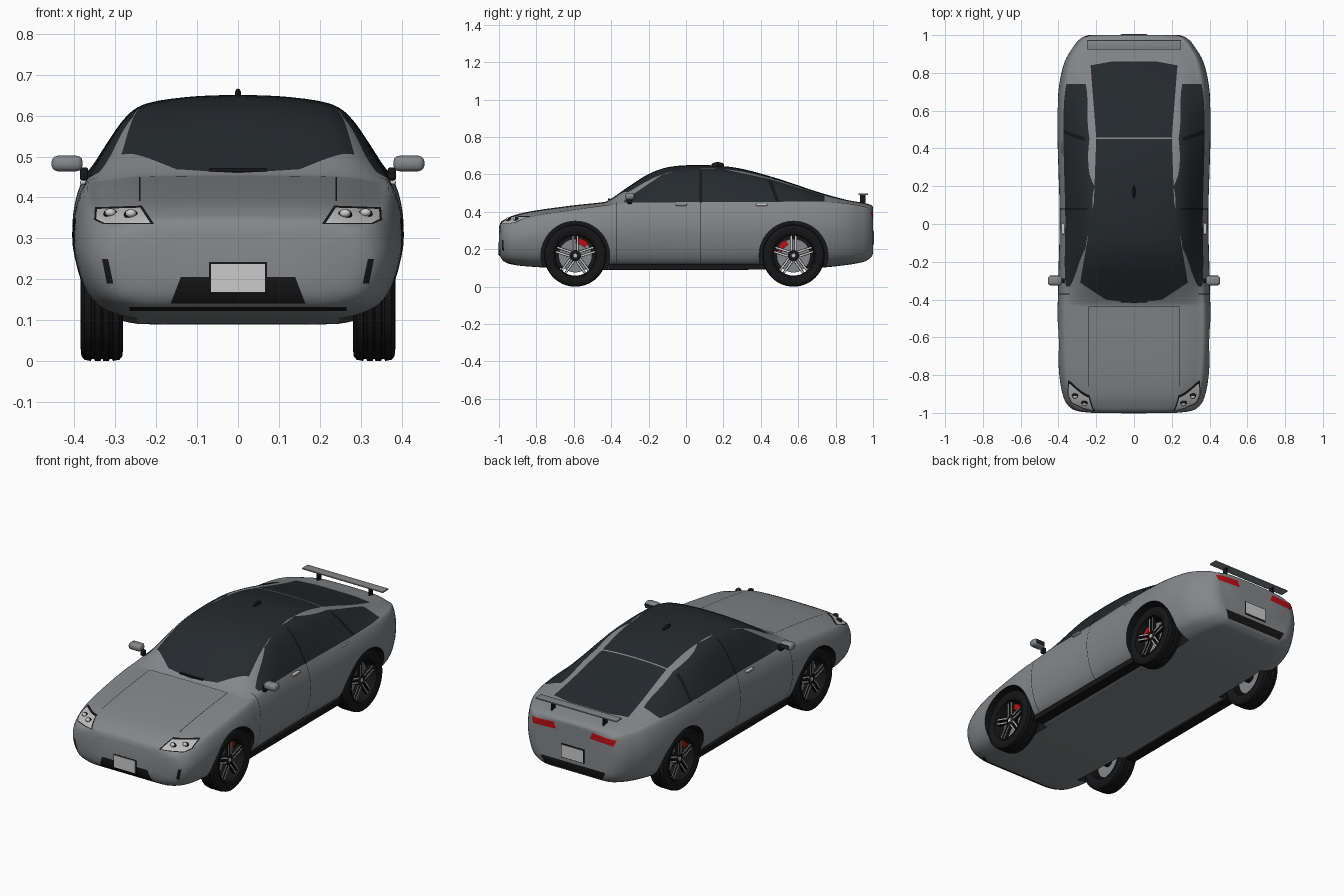
import bpy, bmesh, math
from mathutils import Vector, Matrix

if "Cube" in bpy.data.objects:
    bpy.data.objects.remove(bpy.data.objects["Cube"])

def material(name, c):
    m = bpy.data.materials.new(name)
    m.diffuse_color = (*c, 1)
    m.use_nodes = True
    m.node_tree.nodes["Principled BSDF"].inputs["Base Color"].default_value = m.diffuse_color
    return m

PAINT, GLASS, BLACK, LAMP, RED, SILVER = range(6)
MATS = [material("paint_grey", (.23, .24, .25)), material("dark_glass", (.018, .023, .027)),
        material("black_trim", (.008, .008, .009)), material("lamp_clear", (.5, .5, .5)),
        material("signal_red", (.5, .005, .008)), material("silver", (.55, .55, .53))]

def finish(bm, name, mat=None):
    me = bpy.data.meshes.new(name)
    bmesh.ops.recalc_face_normals(bm, faces=bm.faces)
    for m in MATS:
        me.materials.append(m)
    if mat is not None:
        for f in bm.faces:
            f.material_index = mat
    bm.to_mesh(me)
    bm.free()
    ob = bpy.data.objects.new(name, me)
    bpy.context.collection.objects.link(ob)
    return ob

def add_box(bm, loc, size, rot=Matrix()):
    m = rot @ Matrix.Translation(loc) @ Matrix.Diagonal((*size, 1))
    return bmesh.ops.create_cube(bm, size=1, matrix=m)["verts"]

def box(name, loc, size, mat, bevel=0):
    bm = bmesh.new()
    add_box(bm, loc, size)
    if bevel:
        bmesh.ops.bevel(bm, geom=bm.edges[:], offset=bevel, segments=3, affect='EDGES', profile=.5)
    return finish(bm, name, mat)

def ball(name, loc, size, mat):
    bm = bmesh.new()
    m = Matrix.Translation(loc) @ Matrix.Diagonal((*size, 1))
    bmesh.ops.create_uvsphere(bm, u_segments=20, v_segments=12, radius=1, matrix=m)
    return finish(bm, name, mat)

def lathe(name, profile, centre, side, mat, n=48, loop=False):
    # spin an (x, radius) profile around a sideways axle
    bm = bmesh.new()
    rings = [[bm.verts.new((centre[0] + side * x, centre[1] + r * math.cos(a), centre[2] + r * math.sin(a)))
              for a in (2 * math.pi * i / n for i in range(n))] for x, r in profile]
    pairs = list(zip(rings, rings[1:])) + ([(rings[-1], rings[0])] if loop else [])
    for A, B in pairs:
        for i in range(n):
            j = (i + 1) % n
            bm.faces.new((A[i], A[j], B[j], B[i]))
    bmesh.ops.remove_doubles(bm, verts=bm.verts, dist=1e-5)
    return finish(bm, name, mat)

def spline(p, sub):
    out = []
    for i in range(len(p) - 1):
        a, b, c, d = p[max(i - 1, 0)], p[i], p[i + 1], p[min(i + 2, len(p) - 1)]
        for k in range(sub):
            t = k / sub
            out.append(.5 * (2 * b + (c - a) * t + (2 * a - 5 * b + 4 * c - d) * t * t
                             + (3 * b - a - 3 * c + d) * t ** 3))
    return out + [p[-1]]

# body stations: y, half width, bottom z, shoulder z, top z
STATIONS = [(-1, .22, .19, .28, .32), (-.99, .30, .155, .31, .345), (-.965, .345, .13, .325, .362),
            (-.91, .375, .115, .345, .385), (-.8, .395, .105, .375, .408), (-.6, .405, .095, .405, .435),
            (-.46, .405, .09, .425, .450), (-.41, .403, .09, .43, .464), (-.3, .40, .09, .44, .54),
            (-.2, .398, .09, .445, .602), (-.1, .395, .09, .447, .638), (.02, .393, .09, .448, .65),
            (.15, .395, .09, .45, .648), (.3, .40, .09, .45, .63), (.5, .405, .095, .45, .575),
            (.7, .40, .10, .448, .508), (.85, .37, .115, .44, .466), (.94, .32, .13, .425, .45),
            (.975, .29, .145, .415, .442), (.992, .265, .16, .405, .435), (1, .24, .18, .39, .425)]
LOWER = [(0, 0), (.3, 0), (.52, 0), (.65, .01), (.76, .05), (.87, .13), (.95, .3), (1, .58), (.985, .82), (.93, 1)]
UPPER = [(.92, .27), (.84, .51), (.76, .71), (.67, .85), (.53, .93), (.27, .985), (0, 1)]
rows = [spline([Vector((w * u, y, zb + (zs - zb) * t)) for u, t in LOWER]
               + [Vector((.93 * w * u, y, zs + (zt - zs) * t)) for u, t in UPPER], 3)
        for y, w, zb, zs, zt in STATIONS]
cols = [spline(list(c), 4) for c in zip(*rows)]
bm = bmesh.new()
grid = [[bm.verts.new(p) for p in c] for c in cols]
for A, B in zip(grid, grid[1:]):
    for i in range(len(A) - 1):
        bm.faces.new((A[i], A[i + 1], B[i + 1], B[i]))
bm.faces.new([c[0] for c in grid])
bm.faces.new([c[-1] for c in grid])

def region(pts, axes, mat, ok):
    # cut a convex outline, seen along one axis, into the body and colour it
    a, b = axes
    lo = [min(p[i] for p in pts) - .002 for i in (0, 1)]
    hi = [max(p[i] for p in pts) + .002 for i in (0, 1)]
    def near(f):
        ca, cb = [v.co[a] for v in f.verts], [v.co[b] for v in f.verts]
        return (max(ca) > lo[0] and min(ca) < hi[0] and max(cb) > lo[1] and min(cb) < hi[1]
                and ok(f.calc_center_median()))
    edges = list(zip(pts, pts[1:] + pts[:1]))
    for p, q in edges:
        fs = [f for f in bm.faces if near(f)]
        geom = list({e for f in fs for e in f.edges}) + list({v for f in fs for v in f.verts}) + fs
        co, no = Vector(), Vector()
        co[a], co[b] = p
        no[a], no[b] = q[1] - p[1], p[0] - q[0]
        bmesh.ops.bisect_plane(bm, geom=geom, dist=1e-6, plane_co=co, plane_no=no.normalized())
    for f in bm.faces:
        c = f.calc_center_median()
        if ok(c):
            s = [(q[0] - p[0]) * (c[b] - p[1]) - (q[1] - p[1]) * (c[a] - p[0]) for p, q in edges]
            if min(s) > 0 or max(s) < 0:
                f.material_index = mat

def rect(a0, a1, b0, b1):
    return [(a0, b0), (a1, b0), (a1, b1), (a0, b1)]

side = lambda c: c.x > .15 and abs(c.y) < .85
above = lambda c: c.z > .39
front = lambda c: c.y < -.8
rear = lambda c: c.y > .85
XY, XZ, YZ = (0, 1), (0, 2), (1, 2)
# glazing
region([(-.33, .45), (.74, .455), (.74, .487), (.45, .574), (.2, .628), (0, .632), (-.13, .597), (-.33, .462)],
       YZ, GLASS, side)
region([(-.01, -.42), (.15, -.40), (.285, -.31), (.212, .12), (-.01, .12)], XY, GLASS, above)
region([(-.01, .12), (.212, .12), (.2, .45), (-.01, .45)], XY, GLASS, above)
region([(-.01, .458), (.2, .458), (.23, .84), (.12, .86), (-.01, .86)], XY, GLASS, above)
# door pillars, door gaps and bonnet gaps
region(rect(.073, .085, .45, .62), YZ, BLACK, side)
region([(.48, .455), (.5, .455), (.46, .565), (.44, .568)], YZ, BLACK, side)
for y in (-.372, .078):
    region(rect(y, y + .003, .13, .45), YZ, BLACK, side)
region(rect(.239, .242, -.86, -.44), XY, BLACK, above)
region(rect(-.01, .242, -.44, -.437), XY, BLACK, above)
# front lamps, grille, lower slot and vents
region([(.205, .335), (.33, .335), (.352, .345), (.35, .376), (.235, .38)], XZ, BLACK, front)
region([(.215, .338), (.328, .338), (.347, .348), (.345, .372), (.239, .375)], XZ, LAMP, front)
region([(-.01, .14), (.165, .14), (.14, .205), (-.01, .205)], XZ, BLACK, front)
region(rect(-.01, .265, .122, .132), XZ, BLACK, front)
region([(.305, .19), (.321, .19), (.333, .25), (.318, .25)], XZ, BLACK, front)
# rear lamps and lower trim
region([(.105, .372), (.25, .365), (.262, .398), (.12, .408)], XZ, RED, rear)
region([(-.01, .16), (.18, .16), (.2, .205), (-.01, .205)], XZ, BLACK, rear)
bmesh.ops.mirror(bm, geom=bm.verts[:] + bm.edges[:] + bm.faces[:], axis='X', merge_dist=1e-5)
body = finish(bm, "body_shell")

# wheel arches
FRONT_Y, REAR_Y, AXLE_Z = -.592, .575, .166
bpy.context.view_layer.objects.active = body
for y in (FRONT_Y, REAR_Y):
    for s in (1, -1):
        cut = lathe("arch_cutter", [(.25, 0), (.25, .184), (.55, .184), (.55, 0)], (0, y, AXLE_Z), s, BLACK, 64)
        mod = body.modifiers.new("arch", 'BOOLEAN')
        mod.operation, mod.solver, mod.object = 'DIFFERENCE', 'EXACT', cut
        bpy.ops.object.modifier_apply(modifier=mod.name)
        bpy.data.objects.remove(cut)

# wheels
TYRE = [(-.043, .117), (-.052, .135), (-.05, .154), (-.043, .163), (-.027, .166), (-.025, .161), (-.019, .161),
        (-.017, .166), (-.003, .166), (-.002, .161), (.002, .161), (.003, .166), (.017, .166), (.019, .161),
        (.025, .161), (.027, .166), (.043, .163), (.05, .154), (.052, .135), (.045, .117)]
for y, caliper in ((FRONT_Y, 65), (REAR_Y, 140)):
    for s in (1, -1):
        c = Vector((s * .333, y, AXLE_Z))
        lathe("tyre", TYRE, c, s, BLACK, 56, True)
        lathe("rim", [(-.043, .118), (-.04, .108), (.035, .107), (.046, .111), (.049, .119), (.043, .12)], c, s, BLACK, 48, True)
        lathe("brake_disc", [(-.012, 0), (-.012, .09), (-.002, .09), (-.002, 0)], c, s, PAINT)
        lathe("hub", [(-.04, 0), (-.04, .03), (.025, .03), (.03, .022), (.03, 0)], c, s, BLACK, 30)
        lathe("hub_cap", [(.028, 0), (.028, .013), (.034, .011), (.034, 0)], c, s, SILVER, 10)
        for name, mat, width, x in (("spokes", BLACK, .013, .022), ("spoke_faces", SILVER, .007, .031)):
            bm = bmesh.new()
            for k in range(5):
                rot = Matrix.Translation(c) @ Matrix.Rotation(2 * math.pi * k / 5, 4, 'X')
                for o in (-.012, .012):
                    add_box(bm, (s * x, o, .068), (.016 if mat == BLACK else .004, width, .08), rot)
            finish(bm, name, mat)
        bm = bmesh.new()
        for a in (-14, 0, 14):
            add_box(bm, (s * .004, 0, .08), (.026, .024, .032),
                    Matrix.Translation(c) @ Matrix.Rotation(math.radians(caliper - 90 + a), 4, 'X'))
        finish(bm, "brake_caliper", RED)

# lamp lenses sit where a line from the front meets the body
bpy.context.view_layer.update()
for s in (1, -1):
    for x, z in ((.262, .358), (.312, .36)):
        hit, loc, _, _ = body.ray_cast((s * x, -2, z), (0, 1, 0))
        if hit:
            ball("lamp_ring", loc, (.017, .012, .013), BLACK)
            ball("lamp_lens", loc + Vector((0, -.006, .003)), (.013, .011, .01), SILVER)

    # mirrors, handles, sills, spoiler legs
    box("door_mirror", (s * .418, -.3, .483), (.076, .05, .038), PAINT, .015)
    box("mirror_glass", (s * .418, -.274, .483), (.055, .003, .022), GLASS)
    box("mirror_stalk", (s * .377, -.3, .458), (.02, .025, .03), BLACK, .004)
    for y in (-.025, .405):
        box("door_handle", (s * .375, y, .437), (.022, .06, .01), SILVER, .003)
    box("sill", (s * .315, .005, .106), (.06, .83, .03), BLACK)
    box("spoiler_leg", (s * .16, .945, .466), (.008, .03, .05), BLACK)

box("spoiler_wing", (0, .948, .494), (.5, .05, .008), PAINT, .002)
box("wiper", (0, -.41, .468), (.14, .012, .008), BLACK)
ball("aerial_fin", (0, .17, .65), (.008, .034, .016), BLACK)
for y, z, d in ((-.994, .203, -1), (.996, .262, 1)):
    box("plate_frame", (0, y, z), (.142, .014, .078), BLACK)
    box("number_plate", (0, y + d * .003, z), (.132, .014, .068), SILVER)

bpy.ops.object.select_all(action='SELECT')
bpy.ops.object.shade_smooth_by_angle(angle=math.radians(35))
